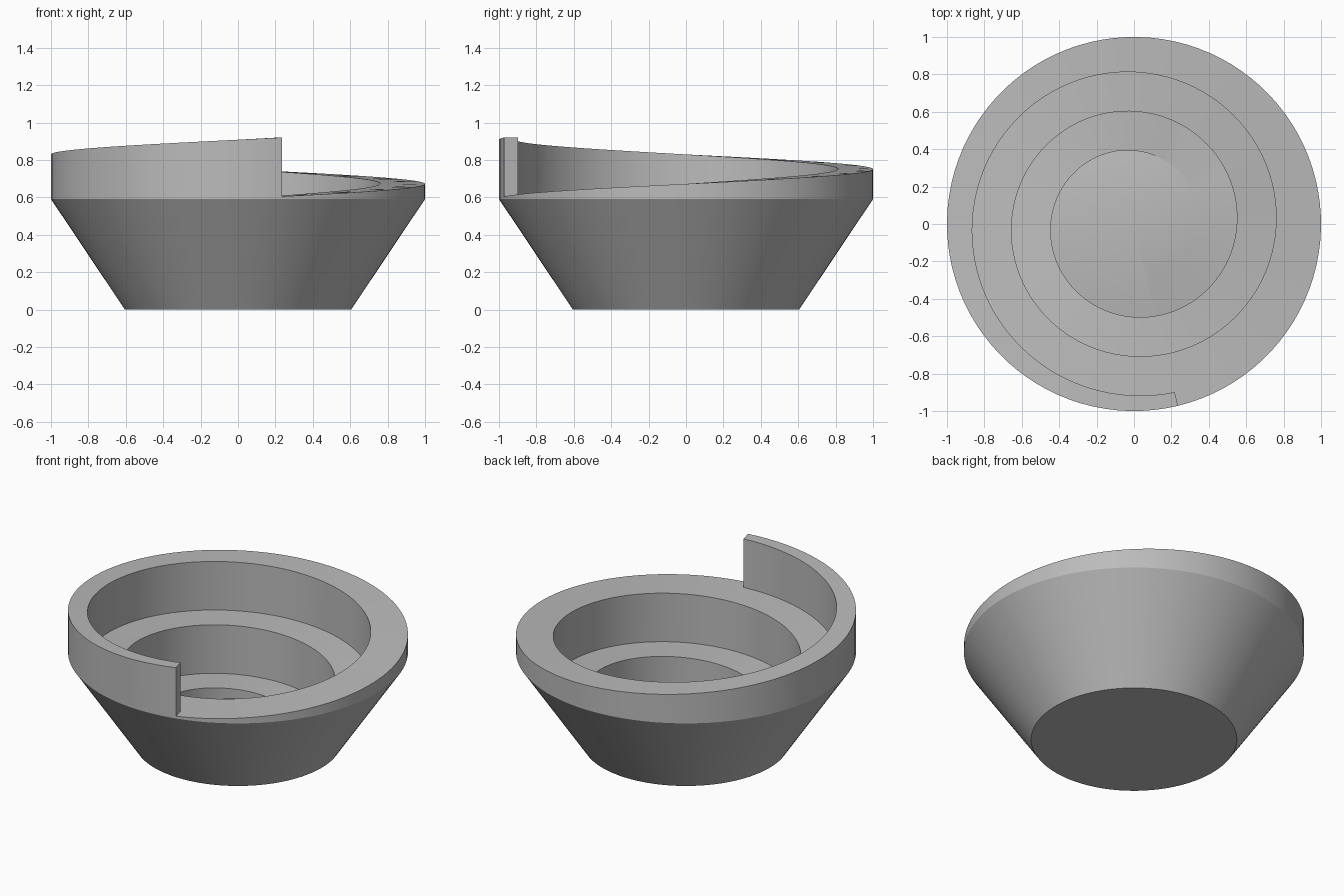
import bpy, bmesh, math

cube = bpy.data.objects.get("Cube")
if cube:
    bpy.data.objects.remove(cube)

STEPS = 96                     # angular steps in one turn
START = math.radians(-76.4)    # angle of the track's upper end
BASE_R, RIM_R, RIM_Z = 0.605, 1.0, 0.59

grey = bpy.data.materials.new("plain_grey")
grey.diffuse_color = (0.5, 0.5, 0.5, 1)
grey.use_nodes = True
grey.node_tree.nodes["Principled BSDF"].inputs["Base Color"].default_value = (0.5, 0.5, 0.5, 1)


def edge_r(t):
    """Radius of the track's inner edge, t turns below the upper end."""
    return 0.925 - 0.21 * t


def track_z(t):
    return 0.92 - 0.315 * t


def floor_z(r):
    """Shallow cone, raised in the middle."""
    return 0.147 - 0.13 * r


def ramp_z(t, r):
    return max(track_z(t), floor_z(r))


# Profiles as (radius, height), for a column t of a turn from the upper end
def shell_profile(t):
    return [(0, 0), (BASE_R, 0), (RIM_R, RIM_Z), (RIM_R, track_z(t))]


def track_profile(t):
    points, outer = [], RIM_R
    for turn in range(3):
        inner = edge_r(t + turn)
        points += [(r, ramp_z(t + turn, r)) for r in (outer, inner)]
        outer = inner
    return points + [(outer, floor_z(outer))]


def floor_profile(t):
    r = edge_r(t + 2)
    return [(r, floor_z(r)), (0, floor_z(0))]


def sweep(name, profile, end_face=None):
    """Sweep a changing profile clockwise through one turn."""
    bm = bmesh.new()

    def vert(t, r, z):
        a = START - t * math.tau
        return bm.verts.new((r * math.cos(a), r * math.sin(a), z))

    columns = [[vert(i / STEPS, r, z) for r, z in profile(i / STEPS)]
               for i in range(STEPS + 1)]
    for c, d in zip(columns, columns[1:]):
        for k in range(len(c) - 1):
            bm.faces.new((c[k], c[k + 1], d[k + 1], d[k]))
    if end_face:
        bm.faces.new([vert(0, r, z) for r, z in end_face])
    bmesh.ops.remove_doubles(bm, verts=bm.verts, dist=1e-5)
    mesh = bpy.data.meshes.new(name)
    bm.to_mesh(mesh)
    bm.free()
    mesh.materials.append(grey)
    obj = bpy.data.objects.new(name, mesh)
    bpy.context.collection.objects.link(obj)
    bpy.ops.object.select_all(action='DESELECT')
    obj.select_set(True)
    bpy.context.view_layer.objects.active = obj
    bpy.ops.object.shade_smooth_by_angle(angle=math.radians(30))
    return obj


# Tapered outside with flat base and rising rim
sweep("bowl_shell", shell_profile)

# Spiral track with its upright walls, closed at the upper end
low, high, inner = track_z(1), track_z(0), edge_r(0)
sweep("spiral_track", track_profile,
      [(RIM_R, low), (inner, low), (inner, high), (RIM_R, high)])

# Conical floor inside the lowest turn
sweep("bowl_floor", floor_profile)
